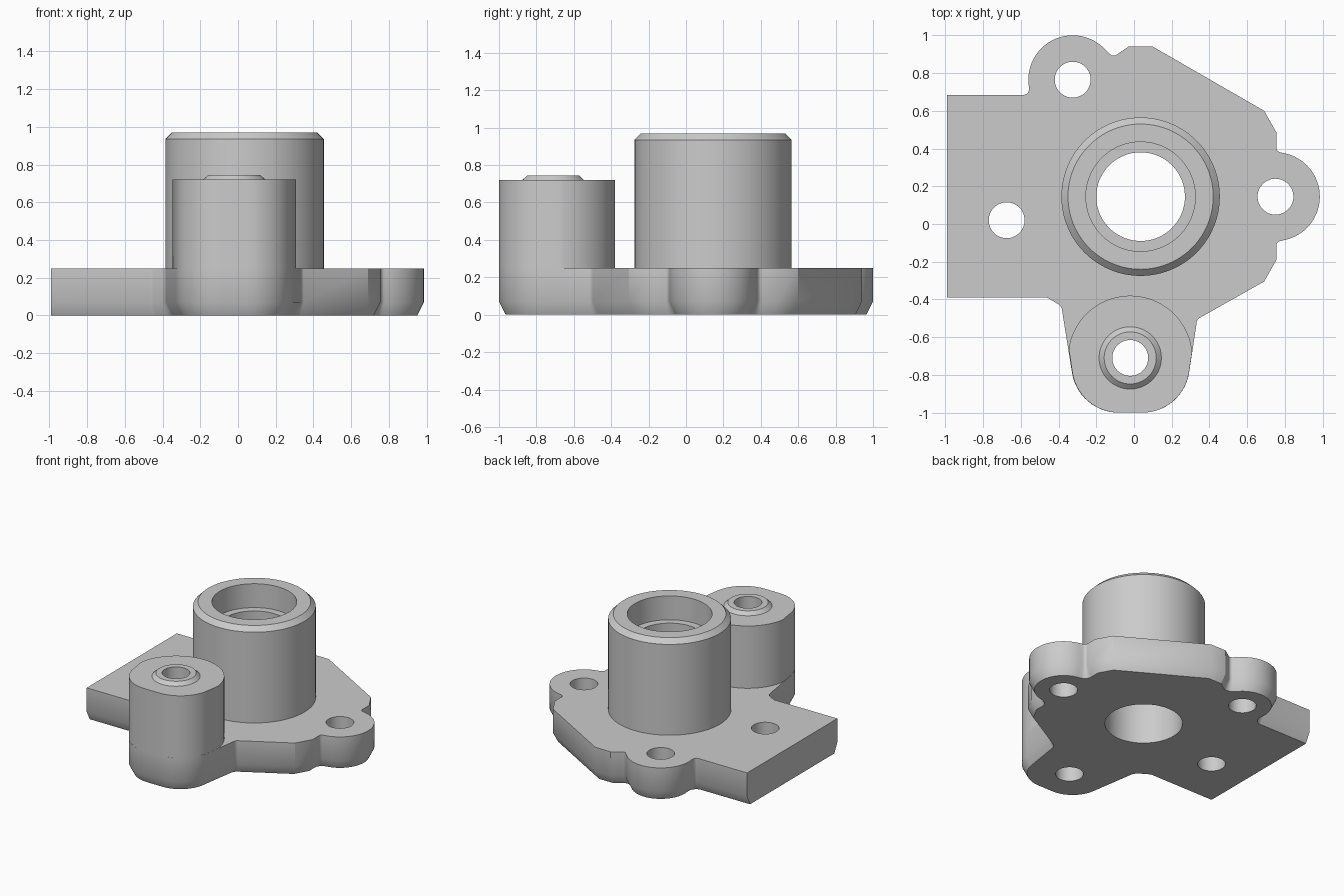
import bpy, bmesh, math
from mathutils import Vector

if "Cube" in bpy.data.objects:
    bpy.data.objects.remove(bpy.data.objects["Cube"], do_unlink=True)

steel = bpy.data.materials.new("plain_grey_metal")
steel.use_nodes = True
GREY = (0.6, 0.6, 0.6, 1)
steel.diffuse_color = GREY
steel.node_tree.nodes["Principled BSDF"].inputs["Base Color"].default_value = GREY

PLATE_TOP = 0.25
BOSS = (-0.02, -0.71)
EAST = (0.75, 0.145)
NORTH = (-0.325, 0.765)
TOWER = (0.035, 0.145)
BOLT_HOLES = [BOSS, EAST, NORTH, (-0.675, 0.02)]
BOLT_R = 0.095


def arc(centre, r, a0, a1, n=40):
    """Points along an arc, angles in degrees."""
    angles = [math.radians(a0 + (a1 - a0) * i / n) for i in range(n + 1)]
    return [(centre[0] + r * math.cos(a), centre[1] + r * math.sin(a)) for a in angles]


def fillet(points, steps=14):
    """Round every corner given as (x, y, radius)."""
    out = []
    for i, p in enumerate(points):
        c = Vector(p[:2])
        if len(p) < 3:
            out.append(c)
            continue
        u = (Vector(points[i - 1][:2]) - c).normalized()
        v = (Vector(points[(i + 1) % len(points)][:2]) - c).normalized()
        half = u.angle(v) / 2
        centre = c + (u + v).normalized() * p[2] / math.sin(half)
        t = p[2] / math.tan(half)
        a, b = c + u * t - centre, c + v * t - centre
        for k in range(steps + 1):
            s = k / steps
            sweep = math.pi - 2 * half
            out.append(centre + (a * math.sin((1 - s) * sweep) + b * math.sin(s * sweep)) / math.sin(sweep))
    return out


def inset(points, distance):
    """Offset a counter-clockwise outline inward; the straight left end stays put."""
    n = len(points)
    normals, amounts = [], []
    for i in range(n):
        p, q = points[i], points[(i + 1) % n]
        d = (q - p).normalized()
        normals.append(Vector((-d.y, d.x)))
        amounts.append(0 if max(p.x, q.x) < -0.98 else distance)
    out = []
    for i in range(n):
        m, k = normals[i - 1], normals[i]
        out.append(points[i] + (m * amounts[i - 1] + k * amounts[i]) / (1 + m.dot(k)))
    return out


def new_object(name, bm):
    bmesh.ops.recalc_face_normals(bm, faces=bm.faces)
    mesh = bpy.data.meshes.new(name)
    bm.to_mesh(mesh)
    bm.free()
    mesh.materials.append(steel)
    obj = bpy.data.objects.new(name, mesh)
    bpy.context.collection.objects.link(obj)
    return obj


def loft(name, layers):
    """Solid through stacked outlines, each given as (points, z)."""
    bm = bmesh.new()
    rings = [[bm.verts.new((p[0], p[1], z)) for p in pts] for pts, z in layers]
    n = len(rings[0])
    for lo, hi in zip(rings, rings[1:]):
        for i in range(n):
            j = (i + 1) % n
            bm.faces.new((lo[i], lo[j], hi[j], hi[i]))
    bm.faces.new(rings[0][::-1])
    bm.faces.new(rings[-1])
    return new_object(name, bm)


def lathe(name, centre, profile, n=96):
    """Closed (radius, z) profile revolved around a vertical axis."""
    bm = bmesh.new()
    rings = []
    for r, z in profile:
        rings.append([bm.verts.new((x, y, z)) for x, y in arc(centre, r, 0, 360, n)[:-1]])
    for k, ring in enumerate(rings):
        nxt = rings[(k + 1) % len(rings)]
        for i in range(n):
            j = (i + 1) % n
            bm.faces.new((ring[i], ring[j], nxt[j], nxt[i]))
    return new_object(name, bm)


def drill(obj, centre, r):
    """Cut a vertical through hole."""
    circle = arc(centre, r, 0, 360, 96)[:-1]
    cutter = loft("drill_cutter", [(circle, -0.2), (circle, 1.2)])
    cutter.hide_render = True
    mod = obj.modifiers.new("hole", 'BOOLEAN')
    mod.operation, mod.solver, mod.object = 'DIFFERENCE', 'EXACT', cutter
    bpy.context.view_layer.objects.active = obj
    bpy.ops.object.modifier_apply(modifier=mod.name)
    bpy.data.objects.remove(cutter, do_unlink=True)


# Flange plate: lobed outline, lower edge chamfered
nose = [(-0.295, -1.0, 0.25), (0.26, -1.0, 0.25)]
outline = fillet(
    [(-0.99, -0.39), (-0.46, -0.39, 0.04), (-0.385, -0.435, 0.04)]
    + nose
    + [(0.335, -0.505, 0.03), (0.69, -0.305), (0.755, -0.19), (0.755, -0.095, 0.025)]
    + arc(EAST, 0.235, -80, 80)
    + [(0.755, 0.385, 0.025), (0.755, 0.485), (0.69, 0.6), (0.1, 0.94), (-0.03, 0.94),
       (-0.11, 0.885, 0.025)]
    + arc(NORTH, 0.235, 42, 190)
    + [(-0.56, 0.685, 0.025), (-0.99, 0.685)])
plate = loft("flange_plate", [(inset(outline, 0.035), 0), (outline, 0.07), (outline, PLATE_TOP)])
for hole in BOLT_HOLES:
    drill(plate, hole, BOLT_R)
drill(plate, TOWER, 0.265)

# Front boss: round at the back, following the plate nose at the front
boss_outline = fillet(arc(BOSS, 0.33, 6, 171) + nose)
boss = loft("front_boss", [(boss_outline, PLATE_TOP), (boss_outline, 0.72)])
drill(boss, BOSS, BOLT_R)

# Raised seat around the boss hole
seat = lathe("boss_seat", BOSS, [(BOLT_R, 0.72), (0.165, 0.72), (0.138, 0.745), (BOLT_R, 0.745)])

# Central tower: chamfered rim, upper counterbore and an inner lip
tower = lathe("bearing_tower", TOWER, [
    (0.265, PLATE_TOP), (0.42, PLATE_TOP), (0.42, 0.935), (0.385, 0.97),
    (0.29, 0.97), (0.29, 0.79), (0.235, 0.79), (0.235, 0.7), (0.265, 0.7)])

# Smooth the round walls, keep hard edges
bpy.ops.object.select_all(action='DESELECT')
for obj in (plate, boss, seat, tower):
    obj.select_set(True)
bpy.context.view_layer.objects.active = plate
bpy.ops.object.shade_smooth_by_angle()
